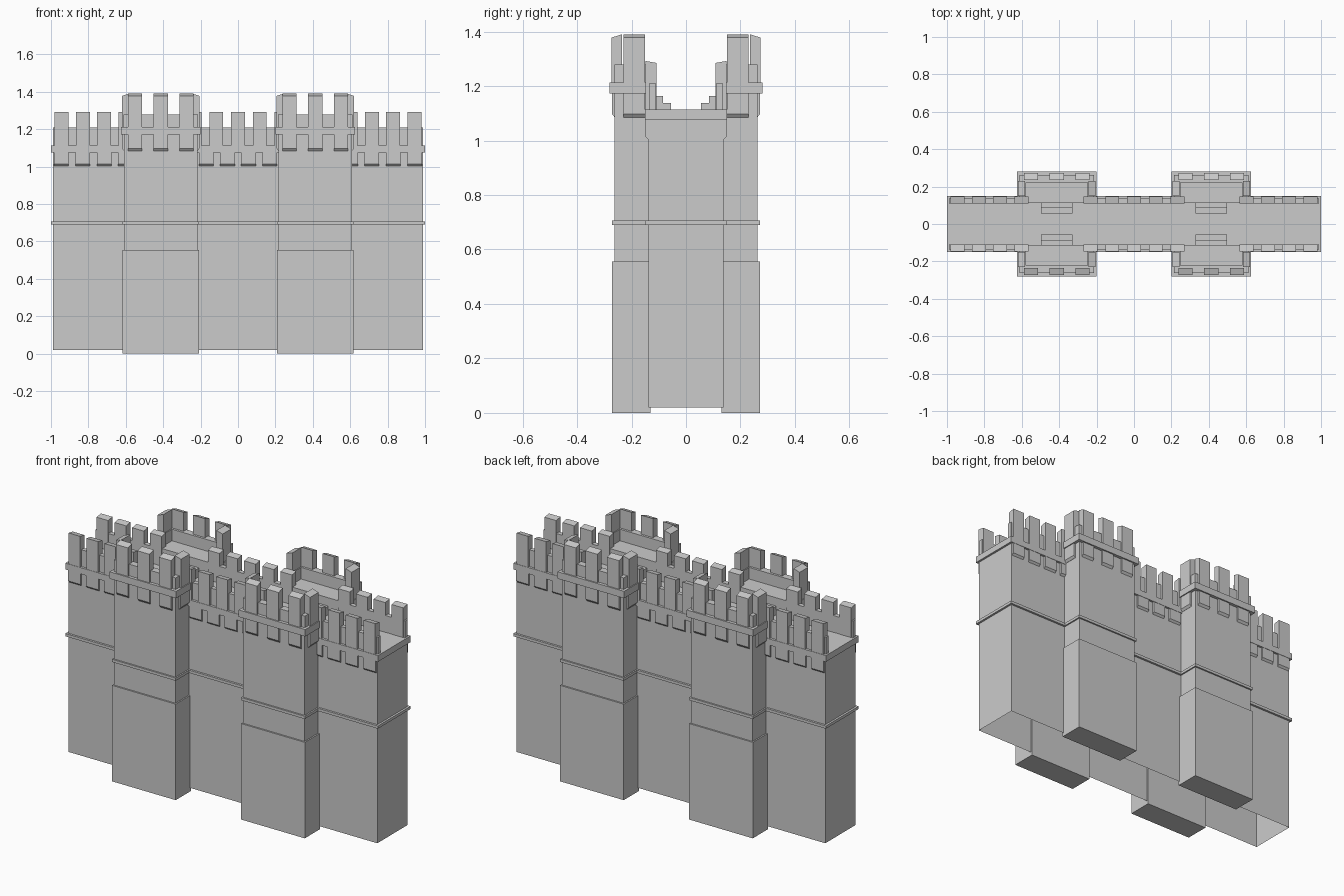
import bpy, bmesh

if "Cube" in bpy.data.objects:
    bpy.data.objects.remove(bpy.data.objects["Cube"])

SIGNS = (-1, 1)
TOWER_X = 0.413


class Part:
    """Collects several solids into one named flat-shaded object."""
    def __init__(self, name):
        self.name, self.bm = name, bmesh.new()

    def prism(self, profile, s0, s1, normal, center=(0, 0)):
        # profile: (outward, z) points, swept along the tangent from s0 to s1
        nx, ny = normal
        cx, cy = center
        rings = [[self.bm.verts.new((cx + nx * d - ny * s, cy + ny * d + nx * s, z))
                  for d, z in profile] for s in (s0, s1)]
        a, b = rings
        self.bm.faces.new(a)
        self.bm.faces.new(b[::-1])
        for i in range(len(a)):
            j = (i + 1) % len(a)
            self.bm.faces.new((a[j], a[i], b[i], b[j]))

    def box(self, x0, x1, y0, y1, z0, z1):
        x0, x1 = sorted((x0, x1))
        y0, y1 = sorted((y0, y1))
        self.prism([(x0, z0), (x1, z0), (x1, z1), (x0, z1)], y0, y1, (1, 0))

    def finish(self, open_bottom=False):
        bmesh.ops.recalc_face_normals(self.bm, faces=self.bm.faces)
        if open_bottom:
            low = [f for f in self.bm.faces if f.normal.z < -0.9]
            bmesh.ops.delete(self.bm, geom=low, context='FACES')
        mesh = bpy.data.meshes.new(self.name)
        self.bm.to_mesh(mesh)
        self.bm.free()
        bpy.context.collection.objects.link(bpy.data.objects.new(self.name, mesh))


def rect(d0, d1, z0, z1):
    return [(d0, z0), (d1, z0), (d1, z1), (d0, z1)]


# Curtain wall, hollow underneath
wall = Part("curtain_wall")
wall.box(-0.988, 0.988, -0.138, 0.138, 0.02, 1.09)
wall.finish(open_bottom=True)

# Walkway slab
walk = Part("walkway_ledge")
walk.box(-1, 1, -0.15, 0.15, 1.077, 1.113)
walk.finish()

# Thin string course round the wall
course = Part("wall_string_course")
for s in SIGNS:
    course.box(-1, 1, s * 0.13, s * 0.15, 0.69, 0.706)
    course.box(s * 0.98, s, -0.13, 0.13, 0.69, 0.706)
course.finish()

# Wall battlements
parapet, merlons, corbels = Part("wall_parapet"), Part("wall_merlons"), Part("wall_corbels")
outer = [0.944, 0.829, 0.716, 0.602]
merlon_x = [s * x for s in SIGNS for x in outer] + [i * 0.116 for i in range(-2, 3)]
corbel_x = [s * x for s in SIGNS for x in outer + [0.056, 0.17]]
for s in SIGNS:
    n = (0, s)
    for x0, x1 in ((-0.99, -0.58), (-0.25, 0.25), (0.58, 0.99)):
        parapet.prism(rect(0.11, 0.136, 1.11, 1.21), x0, x1, n)
    for x in merlon_x:
        merlons.prism([(0.109, 1.11), (0.148, 1.11), (0.148, 1.292), (0.109, 1.285)],
                      x - 0.037, x + 0.037, n)
    for x in corbel_x:
        corbels.prism([(0.13, 1.002), (0.137, 1.002), (0.148, 1.014), (0.148, 1.08), (0.13, 1.08)],
                      x - 0.039, x + 0.039, n)
for p in (parapet, merlons, corbels):
    p.finish()

# Towers: one front and one back projection at each position
base, shaft, band = Part("tower_bases"), Part("tower_shafts"), Part("tower_string_courses")
slab, steps = Part("tower_ledges"), Part("tower_steps")
t_par, t_mer, t_cor = Part("tower_parapets"), Part("tower_merlons"), Part("tower_corbels")


def merlon_profile(d):
    return [(d - 0.038, 1.21), (d, 1.21), (d, 1.378), (d - 0.038, 1.39)]


def corbel_profile(d):
    return [(d - 0.02, 1.085), (d - 0.01, 1.085), (d, 1.098), (d, 1.175), (d - 0.02, 1.175)]


for tx in SIGNS:
    cx = tx * TOWER_X
    for s in SIGNS:
        base.box(cx - 0.204, cx + 0.204, s * 0.13, s * 0.271, 0, 0.555)
        shaft.box(cx - 0.196, cx + 0.196, s * 0.13, s * 0.262, 0.5, 1.18)
        band.box(cx - 0.204, cx + 0.204, s * 0.13, s * 0.271, 0.69, 0.706)
        slab.box(cx - 0.213, cx + 0.213, s * 0.113, s * 0.28, 1.173, 1.213)
        # riser below the tower floor, then two steps down to the walkway
        slab.box(cx - 0.196, cx + 0.196, s * 0.116, s * 0.15, 1.10, 1.175)
        steps.box(cx - 0.083, cx + 0.083, s * 0.085, s * 0.118, 1.11, 1.163)
        steps.box(cx - 0.083, cx + 0.083, s * 0.055, s * 0.085, 1.11, 1.137)
        # outward-facing battlement
        n, c = (0, s), (cx, 0)
        t_par.prism(rect(0.222, 0.262, 1.21, 1.28), -0.198, 0.198, n, c)
        for off in (-0.138, 0, 0.138):
            t_mer.prism(merlon_profile(0.273), off - 0.038, off + 0.038, n, c)
            t_cor.prism(corbel_profile(0.272), off - 0.038, off + 0.038, n, c)
        # battlements on the two flanks
        for side in SIGNS:
            n, c = (side, 0), (cx, s * 0.19)
            t_par.prism(rect(0.165, 0.198, 1.21, 1.28), -0.06, 0.06, n, c)
            t_mer.prism(merlon_profile(0.208), -0.039, 0.039, n, c)
            t_cor.prism(corbel_profile(0.207), -0.039, 0.039, n, c)

for p in (base, shaft, band, slab, steps, t_par, t_mer, t_cor):
    p.finish()
